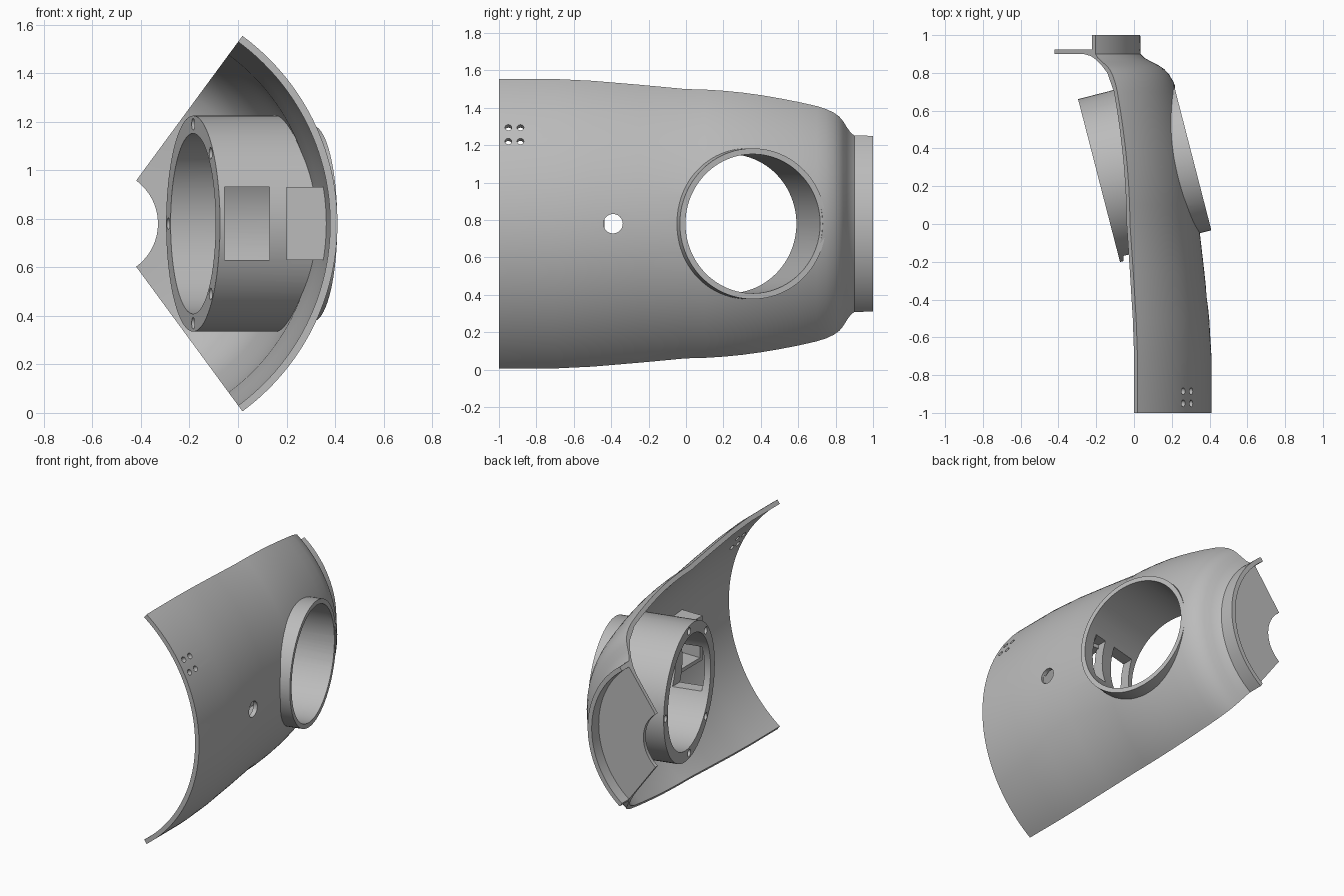
import bpy, bmesh, math
from mathutils import Matrix, Vector

cube = bpy.data.objects.get("Cube")
if cube:
    bpy.data.objects.remove(cube, do_unlink=True)

grey = bpy.data.materials.new("plain grey")
grey.use_nodes = True
COLOUR = (0.5, 0.5, 0.5, 1)
grey.diffuse_color = COLOUR
grey.node_tree.nodes["Principled BSDF"].inputs["Base Color"].default_value = COLOUR

AXIS = Vector((-0.55, 0, 0.78))       # long axis the shell sweeps around
TILT = Vector((0.97, 0.25, 0)).normalized()
MOUNT = Vector((-0.185, 0.23, 0.78))  # centre of the inner mount face


def finish(bm, name):
    bmesh.ops.recalc_face_normals(bm, faces=bm.faces)
    mesh = bpy.data.meshes.new(name)
    bm.to_mesh(mesh)
    bm.free()
    mesh.materials.append(grey)
    obj = bpy.data.objects.new(name, mesh)
    bpy.context.collection.objects.link(obj)
    return obj


def sweep(name, profile, half_angle, steps):
    """Revolve a closed (y, radius) profile around the long axis."""
    bm = bmesh.new()
    rows = []
    for i in range(steps + 1):
        a = half_angle * (2 * i / steps - 1)
        rows.append([bm.verts.new(AXIS + Vector((r * math.cos(a), y, r * math.sin(a))))
                     for y, r in profile])
    n = len(profile)
    for a, b in zip(rows, rows[1:]):
        for j in range(n):
            k = (j + 1) % n
            bm.faces.new((a[j], a[k], b[k], b[j]))
    bm.faces.new(rows[0])
    bm.faces.new(rows[-1])
    return finish(bm, name)


def cylinder(name, start, direction, length, radius, sides=24):
    bm = bmesh.new()
    turn = direction.to_track_quat('Z', 'Y').to_matrix().to_4x4()
    bmesh.ops.create_cone(bm, cap_ends=True, segments=sides, radius1=radius, radius2=radius,
                          depth=length,
                          matrix=Matrix.Translation(start + direction * length / 2) @ turn)
    return finish(bm, name)


def box(name, low, high):
    low, high = Vector(low), Vector(high)
    bm = bmesh.new()
    bmesh.ops.create_cube(bm, size=1, matrix=Matrix.Translation((low + high) / 2)
                          @ Matrix.Diagonal((*(high - low), 1)))
    return finish(bm, name)


def boolean(target, tool, operation='DIFFERENCE', keep=False):
    mod = target.modifiers.new("cut", 'BOOLEAN')
    mod.operation, mod.object, mod.solver = operation, tool, 'EXACT'
    bpy.context.view_layer.objects.active = target
    bpy.ops.object.modifier_apply(modifier=mod.name)
    if not keep:
        bpy.data.objects.remove(tool, do_unlink=True)


def bore(radius):
    return cylinder("bore_cutter", MOUNT - TILT * 0.1, TILT, 0.8, radius, 96)


# Curved shell with end plate and collar
body = [(-1, .96), (-.7, .96), (-.5, .948), (-.25, .922), (0, .893), (.1, .89), (.2, .882),
        (.3, .87), (.4, .853), (.5, .832), (.6, .808), (.7, .78)]
shoulder = [(.75, .76), (.79, .737), (.82, .71), (.84, .68), (.86, .64), (.88, .605), (.9, .585)]
collar = [(1, .583), (1, .553), (.925, .553), (.925, .22), (.9, .22)]
inside = [(.9, .48), (.89, .54), (.87, .59), (.84, .64), (.8, .69)]
inside += [(y, r - 0.03) for y, r in reversed(body)]
shell = sweep("shell", body + shoulder + collar + inside, math.radians(53.7), 64)
boolean(shell, bore(0.385))

# Cable hole and the group of four screw holes
boolean(shell, cylinder("hole_cutter", Vector((0.2, -.39, .78)), Vector((1, 0, 0)), 0.4, 0.052))
for angle in (27.3, 32.4):
    out = Vector((math.cos(math.radians(angle)), 0, math.sin(math.radians(angle))))
    for y in (-.95, -.885):
        boolean(shell, cylinder("hole_cutter", AXIS + out * 0.85 + Vector((0, y, 0)), out, 0.2, 0.018))

# Volume enclosed by the shell, used to trim the mount and ring
limit = [(y, r - 0.012) for y, r in body + shoulder]
volume = sweep("shell_volume", limit + [(.9, .05), (-1, .05)], math.radians(85), 96)

# Inner mount, trimmed to the shell
mount = cylinder("inner_mount", MOUNT, TILT, 0.7, 0.445, 96)
boolean(mount, volume, 'INTERSECT', keep=True)
boolean(mount, bore(0.372))

# Screw holes on the mount face
side = Vector((-TILT.y, TILT.x, 0))
for angle in (45, 90, 180, 270, 315):
    a = math.radians(angle)
    spot = MOUNT - side * 0.41 * math.cos(a) + Vector((0, 0, 0.41 * math.sin(a)))
    boolean(mount, cylinder("hole_cutter", spot - TILT * 0.05, TILT, 0.17, 0.024, 20))

# Windows in the mount wall
for x0, x1 in ((-.055, .13), (.22, .32)):
    boolean(mount, box("window_cutter", (x0, -.5, .63), (x1, .05, .93)))

# Outer ring standing proud of the shell
ring = cylinder("outer_ring", MOUNT + TILT * 0.1, TILT, 0.41, 0.403, 96)
boolean(ring, volume, keep=True)
boolean(ring, bore(0.372))

# Cable duct against the shell, open on its inner side
duct = box("cable_duct", (.2, -.46, .63), (.6, -.085, .93))
boolean(duct, box("duct_cutter", (.1, -.435, .655), (.7, .2, .905)))
boolean(duct, volume, 'INTERSECT')
boolean(duct, bore(0.42))

# Smooth shading with crisp edges
for obj in (shell, mount, ring, duct):
    bpy.ops.object.select_all(action='DESELECT')
    obj.select_set(True)
    bpy.context.view_layer.objects.active = obj
    bpy.ops.object.shade_smooth_by_angle(angle=math.radians(25))
